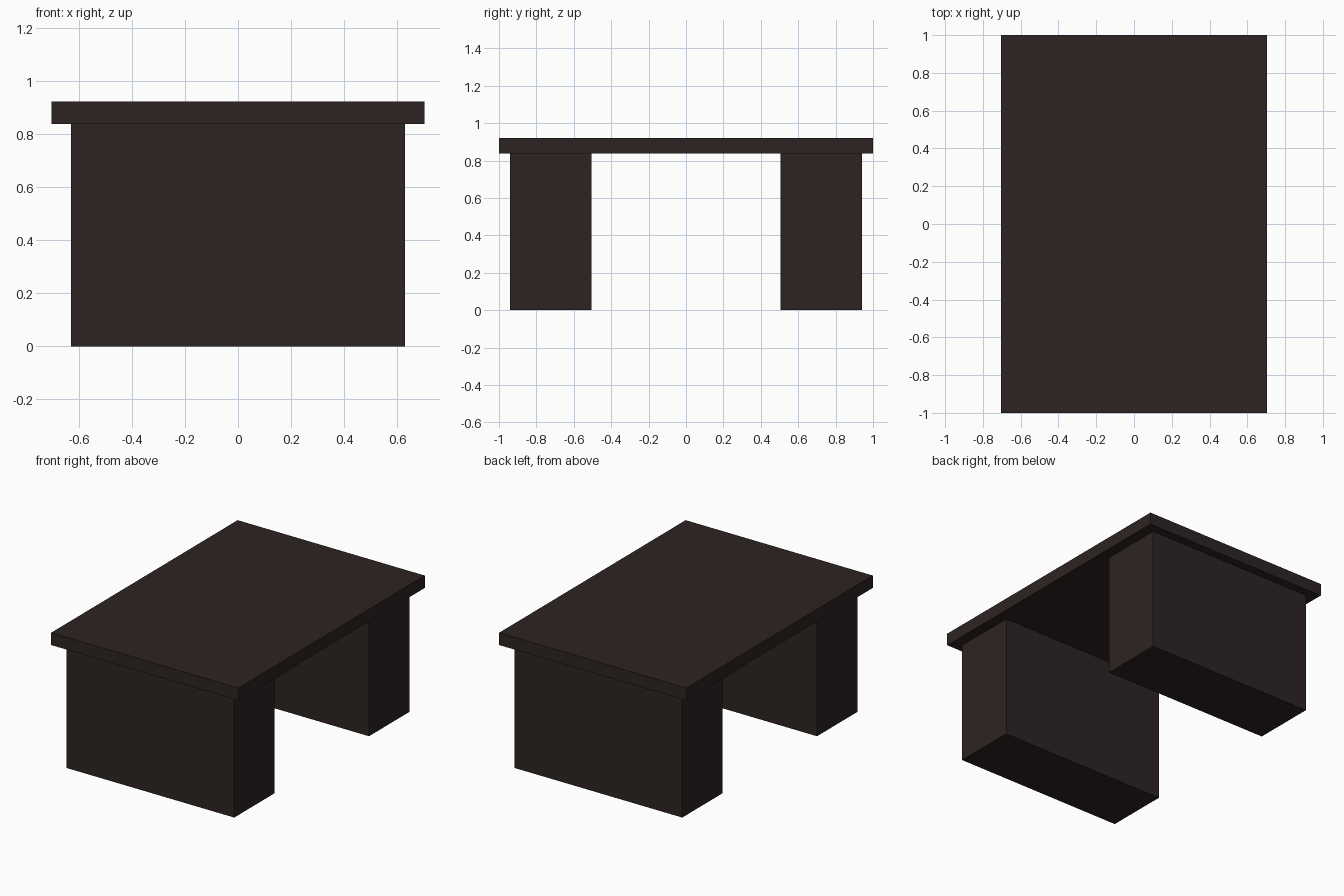
import bpy

if "Cube" in bpy.data.objects:
    bpy.data.objects.remove(bpy.data.objects["Cube"])

# Single dark wood colour
wood = bpy.data.materials.new("dark_wood")
wood.diffuse_color = (0.027, 0.017, 0.0165, 1.0)
wood.use_nodes = True
wood.node_tree.nodes["Principled BSDF"].inputs["Base Color"].default_value = wood.diffuse_color


def box(name, x, y, z):
    """Box spanning the given (min, max) ranges."""
    spans = (x, y, z)
    bpy.ops.mesh.primitive_cube_add(size=1, location=[(a + b) / 2 for a, b in spans])
    obj = bpy.context.object
    obj.name = name
    obj.scale = [b - a for a, b in spans]
    bpy.ops.object.transform_apply(location=False, rotation=False, scale=True)
    obj.data.materials.append(wood)
    return obj


TOP_UNDERSIDE = 0.838

# Overhanging table top
box("table_top", (-0.703, 0.703), (-1.0, 1.0), (TOP_UNDERSIDE, 0.922))

# Two full-width pedestals, front and back
for name, y in (("front_pedestal", (-0.94, -0.506)), ("back_pedestal", (0.506, 0.94))):
    box(name, (-0.63, 0.63), y, (0.0, TOP_UNDERSIDE))
